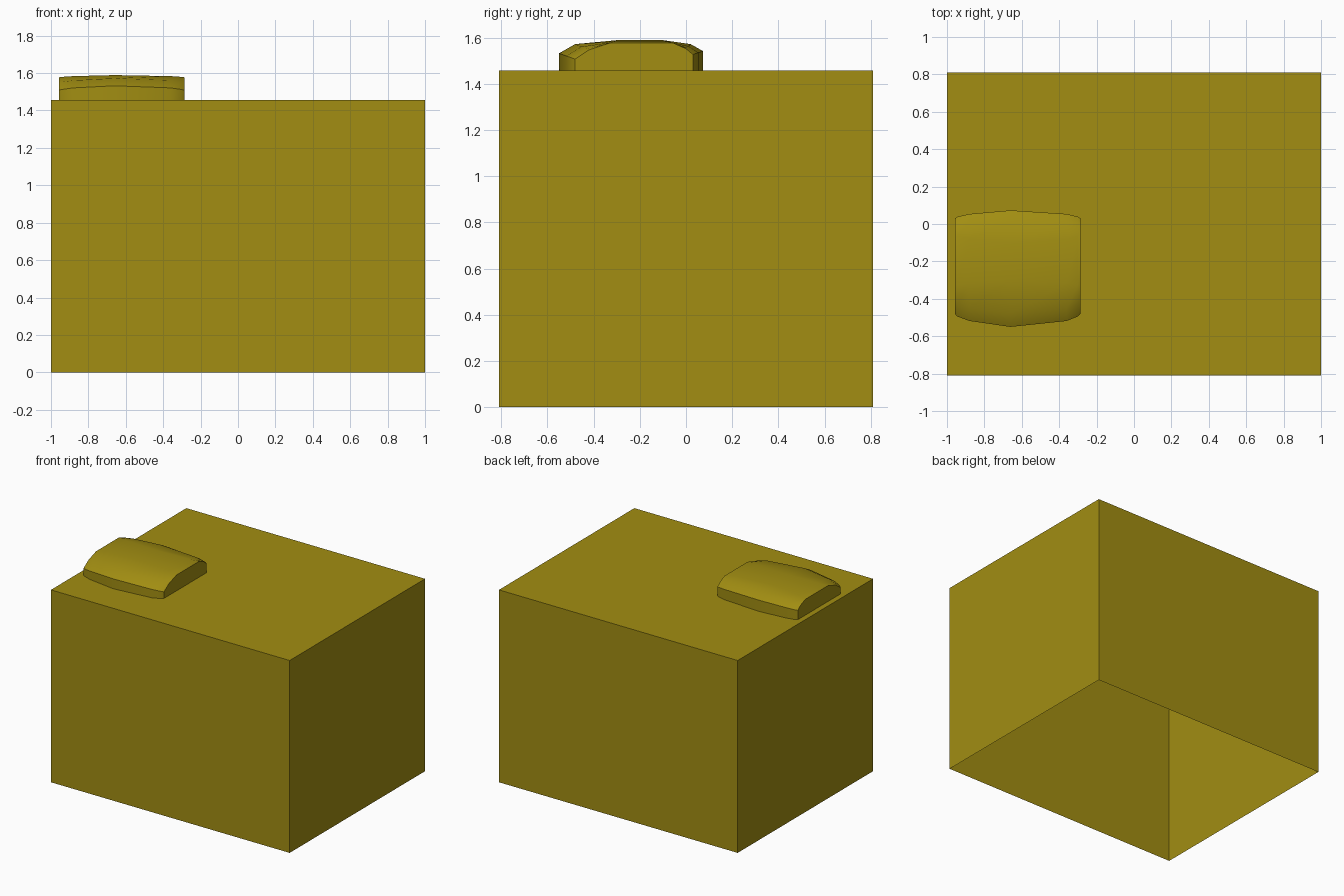
import bpy, bmesh, math

if "Cube" in bpy.data.objects:
    bpy.data.objects.remove(bpy.data.objects["Cube"])

mat = bpy.data.materials.new("olive_yellow")
mat.diffuse_color = (0.36, 0.27, 0.006, 1)
mat.use_nodes = True
mat.node_tree.nodes["Principled BSDF"].inputs["Base Color"].default_value = mat.diffuse_color


def finish(name, bm):
    bmesh.ops.recalc_face_normals(bm, faces=bm.faces)
    mesh = bpy.data.meshes.new(name)
    bm.to_mesh(mesh)
    bm.free()
    ob = bpy.data.objects.new(name, mesh)
    ob.data.materials.append(mat)
    bpy.context.collection.objects.link(ob)
    return ob


# Main block: four walls and a roof, open underneath
W, D, H = 2.0, 1.62, 1.457
bm = bmesh.new()
bmesh.ops.create_cube(bm, size=1)
for v in bm.verts:
    v.co = (v.co.x * W, v.co.y * D, (v.co.z + 0.5) * H)
bottom = [f for f in bm.faces if f.calc_center_median().z < 0.01]
bmesh.ops.delete(bm, geom=bottom, context='FACES')
bmesh.ops.recalc_face_normals(bm, faces=bm.faces)
roof = max(bm.faces, key=lambda f: f.calc_center_median().z)
if roof.normal.z < 0:
    bmesh.ops.reverse_faces(bm, faces=bm.faces)
finish("main_block", bm)

# Roof unit: loft from the side profile to the middle profile and back (y, height)
side = [(-.48, 0), (-.48, .05), (-.42, .09), (-.33, .12),
        (-.055, .12), (0, .095), (.03, .07), (.03, 0)]
middle = [(-.55, 0), (-.55, .075), (-.48, .115), (-.30, .132),
          (-.10, .132), (.02, .115), (.073, .085), (.073, 0)]
stations = [(-.958, 0), (-.945, .2), (-.88, .55), (-.66, 1),
            (-.36, .55), (-.30, .2), (-.285, 0)]
bm = bmesh.new()
rings = []
for x, w in stations:
    rings.append([bm.verts.new((x, a[0] + (b[0] - a[0]) * w,
                                H + a[1] + (b[1] - a[1]) * w))
                  for a, b in zip(side, middle)])
for r, s in zip(rings, rings[1:]):
    for i in range(len(r) - 1):
        bm.faces.new((r[i], r[i + 1], s[i + 1], s[i]))
bm.faces.new(rings[0])
bm.faces.new(rings[-1])
unit = finish("roof_unit", bm)
bpy.context.view_layer.objects.active = unit
unit.select_set(True)
bpy.ops.object.shade_smooth_by_angle(angle=math.radians(30))
